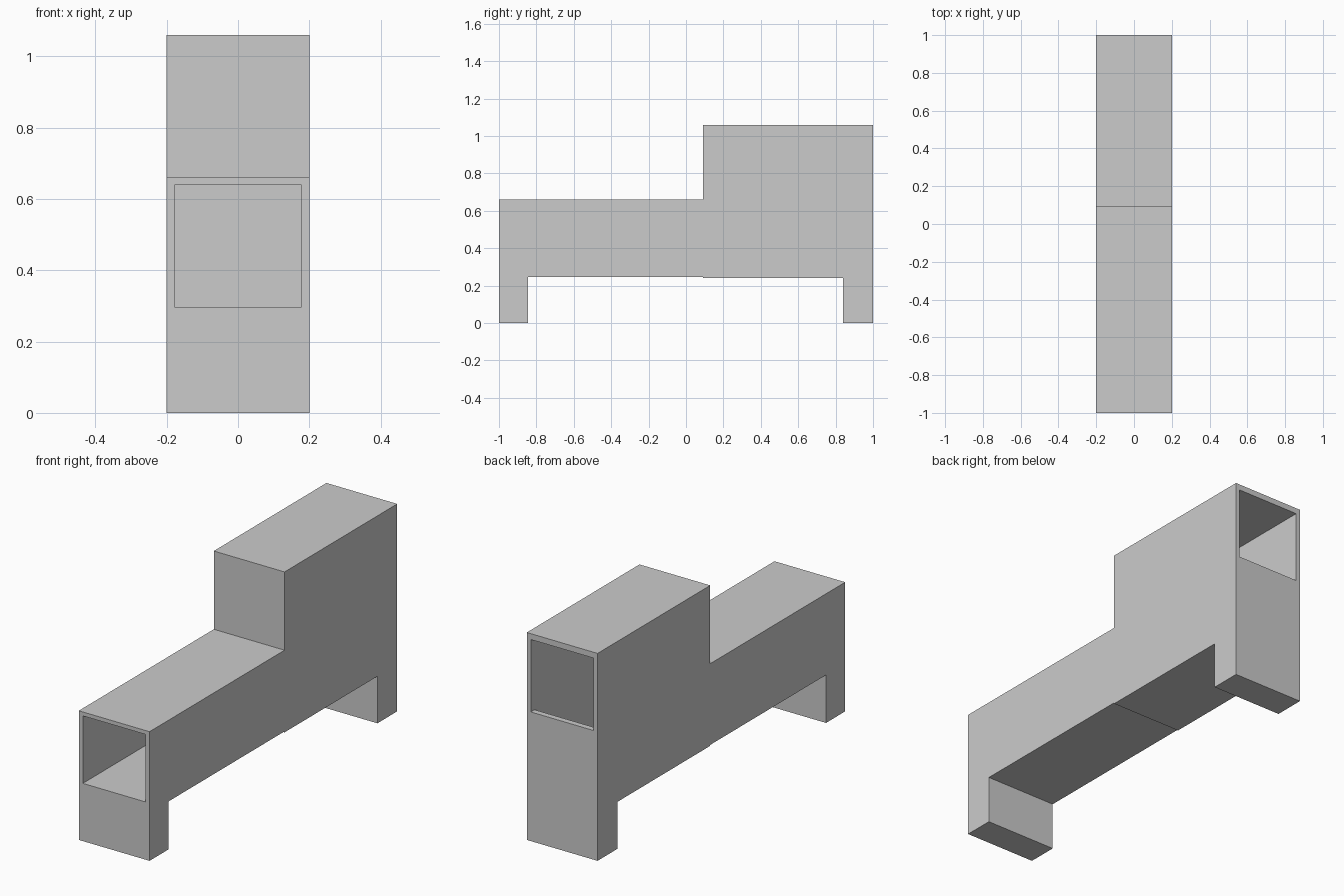
import bpy, bmesh

if "Cube" in bpy.data.objects:
    bpy.data.objects.remove(bpy.data.objects["Cube"])


def prism(name, profile, half_width):
    """Extrude a (y, z) side profile across x, centred on x = 0."""
    bm = bmesh.new()
    face = bm.faces.new([bm.verts.new((-half_width, y, z)) for y, z in profile])
    ext = bmesh.ops.extrude_face_region(bm, geom=[face])
    moved = [v for v in ext["geom"] if isinstance(v, bmesh.types.BMVert)]
    bmesh.ops.translate(bm, verts=moved, vec=(2 * half_width, 0, 0))
    bmesh.ops.recalc_face_normals(bm, faces=bm.faces)
    mesh = bpy.data.meshes.new(name)
    bm.to_mesh(mesh)
    bm.free()
    obj = bpy.data.objects.new(name, mesh)
    bpy.context.collection.objects.link(obj)
    return obj


# Stepped outer housing: low tunnel in front, tall chamber behind
body = prism("stepped_housing", [
    (-1, 0.245), (0.09, 0.245), (0.09, 0.24), (1, 0.24),
    (1, 1.06), (0.09, 1.06), (0.09, 0.66), (-1, 0.66)], 0.2)

# Hollow passage: enters low at the front, leaves through a high rear window
cavity = prism("passage_cutter", [
    (-1.1, 0.295), (0.97, 0.295), (0.97, 0.66), (1.1, 0.66),
    (1.1, 1.03), (0.115, 1.03), (0.115, 0.64), (-1.1, 0.64)], 0.177)
cavity.hide_render = True

cut = body.modifiers.new("hollow", 'BOOLEAN')
cut.operation = 'DIFFERENCE'
cut.solver = 'EXACT'
cut.object = cavity
bpy.context.view_layer.objects.active = body
body.select_set(True)
bpy.ops.object.modifier_apply(modifier=cut.name)
bpy.data.objects.remove(cavity)

# Full-width block legs at both ends
for name, y0, y1, top in (("front_leg", -1, -0.845, 0.245),
                          ("rear_leg", 0.84, 1, 0.24)):
    prism(name, [(y0, 0), (y1, 0), (y1, top), (y0, top)], 0.2)
